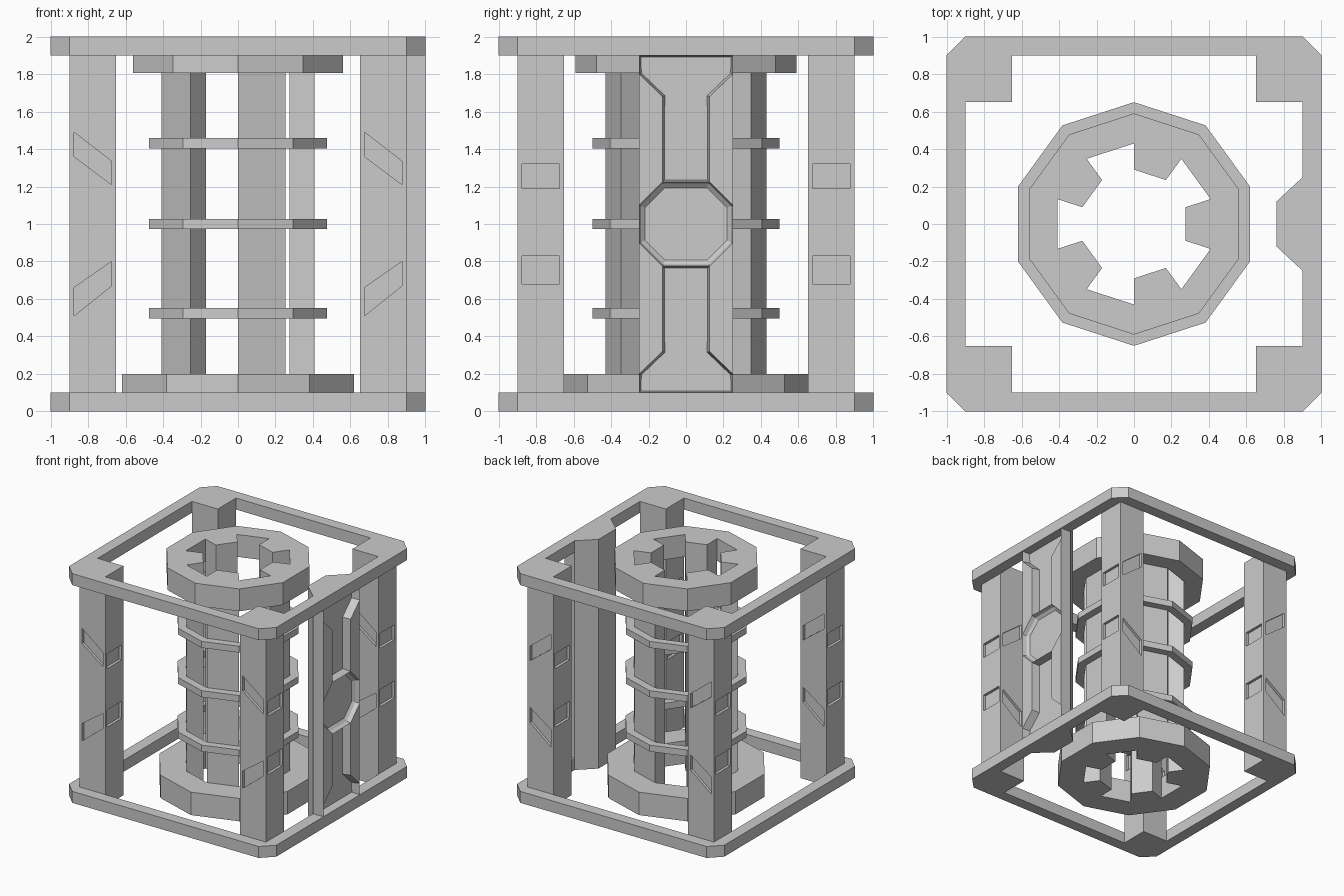
import bpy, bmesh, math
from mathutils import Vector

if "Cube" in bpy.data.objects:
    bpy.data.objects.remove(bpy.data.objects["Cube"], do_unlink=True)

grey = bpy.data.materials.new("plain_grey")
grey.use_nodes = True
grey.diffuse_color = (0.6, 0.6, 0.6, 1)
grey.node_tree.nodes["Principled BSDF"].inputs["Base Color"].default_value = (0.6, 0.6, 0.6, 1)


def finish(bm, name):
    bmesh.ops.recalc_face_normals(bm, faces=bm.faces[:])
    mesh = bpy.data.meshes.new(name)
    bm.to_mesh(mesh)
    bm.free()
    mesh.materials.append(grey)
    obj = bpy.data.objects.new(name, mesh)
    bpy.context.collection.objects.link(obj)
    return obj


def add_prism(bm, points, offset):
    """Closed prism from a 3D polygon swept along an offset."""
    low = [bm.verts.new(p) for p in points]
    high = [bm.verts.new(Vector(p) + Vector(offset)) for p in points]
    bm.faces.new(low[::-1])
    bm.faces.new(high)
    for i in range(len(low)):
        j = (i + 1) % len(low)
        bm.faces.new((low[i], low[j], high[j], high[i]))


def upright(name, outline, z0, z1):
    bm = bmesh.new()
    add_prism(bm, [(x, y, z0) for x, y in outline], (0, 0, z1 - z0))
    return finish(bm, name)


def hoop(name, outer, inner, z0, z1):
    """Flat band between two outlines with the same number of points."""
    bm = bmesh.new()
    loops = [[bm.verts.new((x, y, z)) for x, y in line]
             for line, z in ((outer, z0), (outer, z1), (inner, z1), (inner, z0))]
    for a, b in zip(loops, loops[1:] + loops[:1]):
        for i in range(len(a)):
            j = (i + 1) % len(a)
            bm.faces.new((a[i], a[j], b[j], b[i]))
    bmesh.ops.remove_doubles(bm, verts=bm.verts[:], dist=0.0001)
    return finish(bm, name)


def polar(radius, degrees):
    a = math.radians(degrees)
    return radius * math.cos(a), radius * math.sin(a)


def decagon(radius):
    return [polar(radius, 90 + 36 * i) for i in range(10)]


# Square frames with cut corners, bottom and top
outer, inner = [], []
for sx, sy in ((1, 1), (-1, 1), (-1, -1), (1, -1)):
    corner = [(sx, 0.9 * sy), (0.9 * sx, sy)]
    outer += corner if sx * sy > 0 else corner[::-1]
    inner += [(0.9 * sx, 0.9 * sy)] * 2
hoop("bottom_frame", outer, inner, 0, 0.1)
hoop("top_frame", outer, inner, 1.9, 2)

# Corner posts with shallow windows on all four sides
SLANTED = [((-0.1, 1.36), (0.1, 1.21), (0.1, 1.335), (-0.1, 1.49)),
           ((-0.1, 0.51), (0.1, 0.67), (0.1, 0.80), (-0.1, 0.66))]
STRAIGHT = [((-0.1, a), (0.1, a), (0.1, b), (-0.1, b))
            for a, b in ((1.19, 1.32), (0.68, 0.83))]
DEPTH = 0.024


def corner_post(name, cx, cy):
    h = 0.125
    post = upright(name, [(cx - h, cy - h), (cx + h, cy - h),
                          (cx + h, cy + h), (cx - h, cy + h)], 0, 2)
    bm = bmesh.new()
    for side in (-1, 1):
        start = side * h - DEPTH
        for shape in SLANTED:
            add_prism(bm, [(cx + u, cy + start, z) for u, z in shape], (0, 2 * DEPTH, 0))
        for shape in STRAIGHT:
            add_prism(bm, [(cx + start, cy + u, z) for u, z in shape], (2 * DEPTH, 0, 0))
    cutter = finish(bm, "window_cutter")
    cutter.hide_render = True
    mod = post.modifiers.new("windows", "BOOLEAN")
    mod.operation = "DIFFERENCE"
    mod.solver = "EXACT"
    mod.object = cutter
    bpy.context.view_layer.update()
    graph = bpy.context.evaluated_depsgraph_get()
    result = bpy.data.meshes.new_from_object(post.evaluated_get(graph))
    post.modifiers.clear()
    post.data = result
    bpy.data.objects.remove(cutter, do_unlink=True)


for sx, side in ((-1, "right"), (1, "left")):
    for sy, end in ((-1, "front"), (1, "back")):
        corner_post(f"{end}_{side}_post", 0.775 * sx, 0.775 * sy)

# Central column: end discs, thin rings and five pillars
hoop("bottom_disc", decagon(0.65), decagon(0.43), 0, 0.2)
hoop("top_disc", decagon(0.59), decagon(0.43), 1.805, 2)
for label, z in (("lower", 0.525), ("middle", 1.0), ("upper", 1.43)):
    hoop(label + "_ring", decagon(0.5), decagon(0.43), z - 0.028, z + 0.028)
for k in range(5):
    a = 54 - 72 * k
    upright(f"pillar_{k + 1}", [polar(0.29, a), polar(0.43, a),
                                polar(0.43, a + 36), polar(0.29, a + 36)], 0, 2)

# Side panel: tapered back and a front slab with sunken shapes
upright("panel_back", [(0.9, -0.25), (0.9, 0.25), (0.76, 0.12), (0.76, -0.12)], 0, 2)

bm = bmesh.new()
half_t = [(0.25, 1.9), (0.25, 1.8), (0.125, 1.68), (0.125, 1.225)]
half_octagon = [(0.125, 1.225), (0.25, 1.1), (0.25, 0.9), (0.125, 0.775)]
side_strip = [(0.25, 1.8), (0.25, 1.1), (0.125, 1.225), (0.125, 1.68)]


def flip_y(line):
    return [(-y, z) for y, z in line][::-1]


def flip_z(line):
    return [(y, 2 - z) for y, z in line][::-1]


upper_t = half_t + flip_y(half_t)
shapes = [upper_t, flip_z(upper_t), half_octagon + flip_y(half_octagon)]
for strip in (side_strip, flip_y(side_strip)):
    shapes += [strip, flip_z(strip)]
for shape in shapes:
    bm.faces.new([bm.verts.new((0.9, y, z)) for y, z in shape])
bmesh.ops.remove_doubles(bm, verts=bm.verts[:], dist=0.0001)
grown = bmesh.ops.extrude_face_region(bm, geom=bm.faces[:], use_keep_orig=True)["geom"]
bmesh.ops.translate(bm, vec=(0.1, 0, 0),
                    verts=[g for g in grown if isinstance(g, bmesh.types.BMVert)])
bmesh.ops.recalc_face_normals(bm, faces=bm.faces[:])
sunken = [f for f in bm.faces if all(v.co.x > 0.99 for v in f.verts)
          and abs(f.calc_center_median().y) < 0.01]
octagon = [f for f in sunken if abs(f.calc_center_median().z - 1) < 0.1]
tees = [f for f in sunken if f not in octagon]
bmesh.ops.inset_individual(bm, faces=tees, thickness=0.013, depth=-0.07)
bmesh.ops.inset_individual(bm, faces=octagon, thickness=0.01, depth=-0.035)
bmesh.ops.inset_individual(bm, faces=octagon, thickness=0.025, depth=-0.02)
finish(bm, "panel_front")
